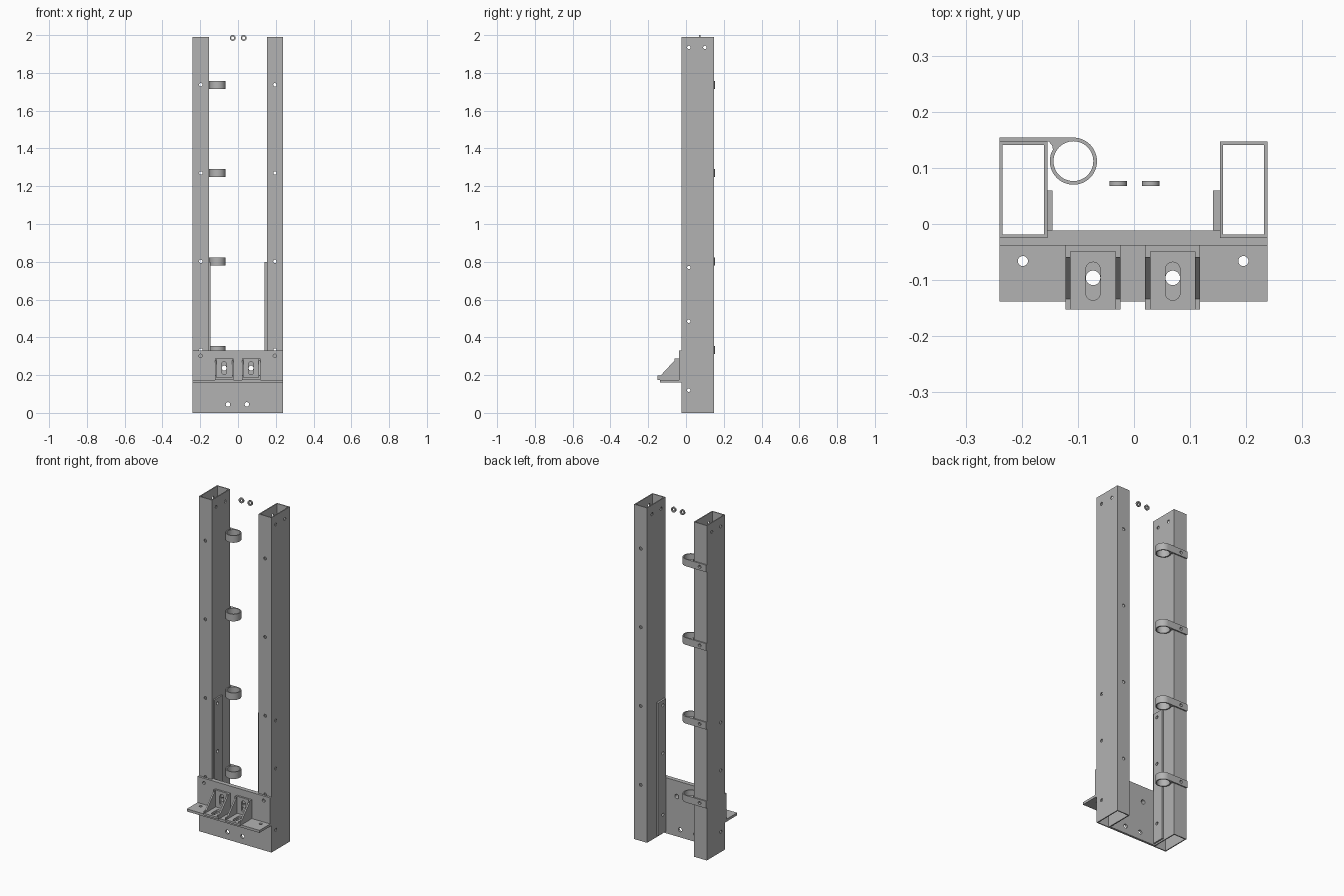
import bpy, bmesh, math
from mathutils import Matrix, Vector

cube = bpy.data.objects.get("Cube")
if cube:
    bpy.data.objects.remove(cube, do_unlink=True)

grey = bpy.data.materials.new("plain grey")
grey.use_nodes = True
grey.diffuse_color = (0.45, 0.45, 0.45, 1)
grey.node_tree.nodes["Principled BSDF"].inputs["Base Color"].default_value = (0.45, 0.45, 0.45, 1)


def make(name, bm):
    bmesh.ops.recalc_face_normals(bm, faces=bm.faces)
    mesh = bpy.data.meshes.new(name)
    bm.to_mesh(mesh)
    bm.free()
    mesh.materials.append(grey)
    ob = bpy.data.objects.new(name, mesh)
    bpy.context.collection.objects.link(ob)
    return ob


def prism(name, outline, direction):
    """Extrude a closed outline of 3D points along a direction."""
    bm = bmesh.new()
    face = bm.faces.new([bm.verts.new(p) for p in outline])
    ext = bmesh.ops.extrude_face_region(bm, geom=[face])
    verts = [v for v in ext["geom"] if isinstance(v, bmesh.types.BMVert)]
    bmesh.ops.translate(bm, verts=verts, vec=direction)
    return make(name, bm)


def box(name, x0, x1, y0, y1, z0, z1):
    return prism(name, [(x0, y0, z0), (x1, y0, z0), (x1, y1, z0), (x0, y1, z0)], (0, 0, z1 - z0))


def rod(name, axis, center, radius, length, segments=24):
    bm = bmesh.new()
    turn = Vector((0, 0, 1)).rotation_difference(Vector(axis)).to_matrix().to_4x4()
    bmesh.ops.create_cone(bm, cap_ends=True, segments=segments, radius1=radius, radius2=radius,
                          depth=length, matrix=Matrix.Translation(center) @ turn)
    return make(name, bm)


def slot(axis_up, center, radius, half, depth):
    """Rounded slot cutter, long along y when axis_up, otherwise along z."""
    pts = []
    for i in range(26):
        a = math.pi * (i if i < 13 else i - 1) / 12
        u = radius * math.cos(a)
        v = radius * math.sin(a) + (half if i < 13 else -half)
        pts.append(Vector((u, v, -depth / 2)) if axis_up else Vector((u, -depth / 2, v)))
    return prism("slot_cutter", [p + Vector(center) for p in pts],
                 (0, 0, depth) if axis_up else (0, depth, 0))


def combine(ob, tools, operation="DIFFERENCE"):
    for tool in tools:
        mod = ob.modifiers.new("cut", "BOOLEAN")
        mod.operation, mod.solver, mod.object = operation, "EXACT", tool
    dg = bpy.context.evaluated_depsgraph_get()
    mesh = bpy.data.meshes.new_from_object(ob.evaluated_get(dg))
    ob.modifiers.clear()
    ob.data = mesh
    for tool in tools:
        bpy.data.objects.remove(tool, do_unlink=True)
    return ob


def smooth(ob):
    bpy.ops.object.select_all(action="DESELECT")
    ob.select_set(True)
    bpy.context.view_layer.objects.active = ob
    bpy.ops.object.shade_smooth_by_angle(angle=math.radians(30))


X, Y, Z = (1, 0, 0), (0, 1, 0), (0, 0, 1)
FRONT, BACK, TOP = -0.025, 0.147, 1.99
LEVELS = [0.333, 0.802, 1.27, 1.737]
SIDE_HOLES = [(0.015, 0.12), (0.015, 0.485), (0.015, 0.77), (0.015, 1.935), (0.1, 1.935)]
BRACKETS = [("right", -0.073), ("left", 0.069)]

# Hollow uprights with cross-drilled holes, and the inner stiffening strips
for side, x0, x1, s0, s1 in [("right", -0.24, -0.154, -0.154, -0.145),
                             ("left", 0.153, 0.238, 0.141, 0.153)]:
    w = 0.006
    post = box(side + "_upright", x0, x1, FRONT, BACK, 0, TOP)
    mid = (x0 + x1) / 2
    cuts = [box("bore", x0 + w, x1 - w, FRONT + w, BACK - w, -0.1, TOP + 0.1)]
    cuts += [rod("hole", Y, (mid, 0.06, z), 0.009, 0.4) for z in LEVELS]
    cuts += [rod("hole", X, (mid, y, z), 0.009, 0.2) for y, z in SIDE_HOLES]
    smooth(combine(post, cuts))
    strip = box(side + "_inner_strip", s0, s1, -0.012, 0.06, 0.01, 0.8)
    smooth(combine(strip, [rod("hole", X, (s0, y, z), 0.009, 0.1) for y, z in SIDE_HOLES[:3]]))

# Base plate between the uprights
plate = box("base_plate", -0.154, 0.153, FRONT, -0.012, 0, 0.33)
holes = [rod("hole", Y, (x, FRONT, 0.045), 0.012, 0.1) for x in (-0.053, 0.047)]
holes += [rod("hole", Y, (x, FRONT, 0.237), 0.013, 0.1) for _, x in BRACKETS]
smooth(combine(plate, holes))

# Angle iron across the front
section = [(-0.138, 0.16), (FRONT, 0.16), (FRONT, 0.33), (-0.038, 0.33), (-0.038, 0.175), (-0.138, 0.175)]
angle = prism("front_angle", [(-0.24, y, z) for y, z in section], (0.478, 0, 0))
holes = []
for x in (-0.198, 0.195):
    holes += [rod("hole", Z, (x, -0.066, 0.17), 0.009, 0.1),
              rod("hole", Y, (x, -0.032, 0.302), 0.009, 0.03)]
for _, x in BRACKETS:
    holes += [rod("hole", Z, (x, -0.096, 0.17), 0.013, 0.1),
              rod("hole", Y, (x, -0.032, 0.237), 0.013, 0.03)]
smooth(combine(angle, holes))

# Slotted corner brackets with sloping side gussets
for side, x in BRACKETS:
    h = 0.049
    section = [(-0.152, 0.175), (-0.038, 0.175), (-0.038, 0.288), (-0.049, 0.288),
               (-0.049, 0.187), (-0.152, 0.187)]
    corner = prism(side + "_corner_bracket", [(x - 0.04, y, z) for y, z in section], (0.08, 0, 0))
    smooth(combine(corner, [slot(True, (x, -0.102, 0.18), 0.013, 0.021, 0.05),
                            slot(False, (x, -0.044, 0.237), 0.013, 0.021, 0.03)]))
    rib = [(-0.152, 0.175), (-0.038, 0.175), (-0.038, 0.288), (-0.06, 0.288),
           (-0.06, 0.278), (-0.134, 0.198), (-0.152, 0.198)]
    for end, gx in (("outer", x - h), ("inner", x + h - 0.009)):
        prism(side + "_" + end + "_gusset", [(gx, y, z) for y, z in rib], (0.009, 0, 0))

# Pipe clips: a strap on the back of the right upright running into a ring
cx, cy, r = -0.108, 0.112, 0.042
for n, z in enumerate(LEVELS):
    outline = [(-0.24, BACK), (-0.24, cy + r)]
    for i in range(41):
        a = math.radians(90 - i * 7.5)
        outline.append((cx + r * math.cos(a), cy + r * math.sin(a)))
    outline += [(-0.146, 0.14), (-0.152, BACK)]
    clip = prism("pipe_clip_%d" % (n + 1), [(x, y, z - 0.021) for x, y in outline], (0, 0, 0.042))
    smooth(combine(clip, [rod("bore", Z, (cx, cy, z), 0.0355, 0.2, 48),
                          rod("hole", Y, (-0.197, 0.15, z), 0.009, 0.03)]))

# Two loose washers near the top
for side, x in (("right", -0.028), ("left", 0.03)):
    washer = rod(side + "_washer", Y, (x, 0.0725, 1.985), 0.0155, 0.009, 32)
    smooth(combine(washer, [rod("hole", Y, (x, 0.0725, 1.985), 0.008, 0.05)]))
